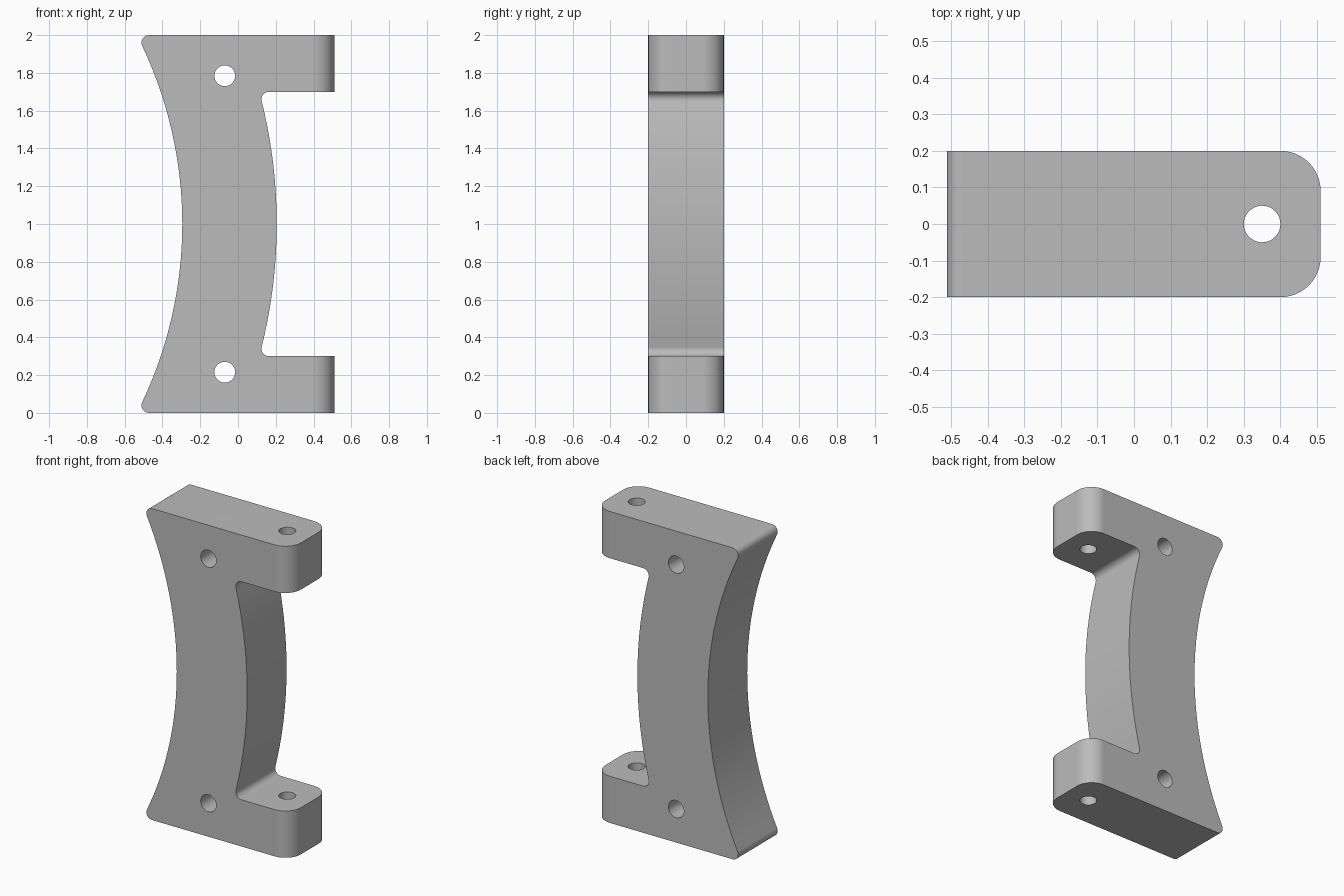
import bpy, bmesh
from math import atan2, cos, sin, sqrt, pi, radians
from mathutils import Matrix

if "Cube" in bpy.data.objects:
    bpy.data.objects.remove(bpy.data.objects["Cube"])

WIDTH, TIP_X, LUG = 0.4, 0.51, 0.3       # bracket width, tip of lugs, lug height
ARC_X, R_OUT, R_IN = -2.495, 2.2, 2.7    # concentric curved sides, centred at z = 1
FILLET, TIP_ROUND = 0.04, 0.11

grey = bpy.data.materials.new("bracket grey")
grey.use_nodes = True
grey.diffuse_color = (0.5, 0.5, 0.5, 1)
grey.node_tree.nodes["Principled BSDF"].inputs["Base Color"].default_value = (0.5, 0.5, 0.5, 1)


def arc(cx, cz, r, a0, a1, n):
    return [(cx + r * cos(a0 + (a1 - a0) * i / n), cz + r * sin(a0 + (a1 - a0) * i / n))
            for i in range(n + 1)]


def fillet_centre(r, z):
    """Centre of a fillet touching the outside of a side arc; also its angle."""
    x = ARC_X + sqrt((r + FILLET) ** 2 - (z - 1) ** 2)
    return x, atan2(z - 1, x - ARC_X)


# Lower half of the side profile, from the curved back round to the inner side
ox, oa = fillet_centre(R_OUT, FILLET)
ix, ia = fillet_centre(R_IN, LUG + FILLET)
half = arc(ARC_X, 1, R_OUT, 0, oa, 16)
half += arc(ox, FILLET, FILLET, oa + pi, 1.5 * pi, 8)[1:]
half += [(TIP_X, 0), (TIP_X, LUG)]
half += arc(ix, LUG + FILLET, FILLET, 1.5 * pi, ia + pi, 8)
half += arc(ARC_X, 1, R_IN, ia, 0, 14)[1:]
profile = half + [(x, 2 - z) for x, z in reversed(half[1:-1])]

# Extrude across the width and round the lug tips
bm = bmesh.new()
face = bm.faces.new([bm.verts.new((x, -WIDTH / 2, z)) for x, z in profile])
ext = bmesh.ops.extrude_face_region(bm, geom=[face], use_keep_orig=True)
bmesh.ops.translate(bm, vec=(0, WIDTH, 0),
                    verts=[g for g in ext["geom"] if isinstance(g, bmesh.types.BMVert)])
bmesh.ops.recalc_face_normals(bm, faces=bm.faces)
tips = [e for e in bm.edges
        if all(abs(v.co.x - TIP_X) < 1e-4 for v in e.verts)
        and abs(e.verts[0].co.z - e.verts[1].co.z) > 0.1]
bmesh.ops.bevel(bm, geom=tips, offset=TIP_ROUND, offset_type='OFFSET',
                segments=12, profile=0.5, affect='EDGES')
bmesh.ops.recalc_face_normals(bm, faces=bm.faces)
mesh = bpy.data.meshes.new("bracket")
bm.to_mesh(mesh)
bm.free()
mesh.materials.append(grey)
bracket = bpy.data.objects.new("bracket", mesh)
bpy.context.collection.objects.link(bracket)
bpy.context.view_layer.objects.active = bracket


def drill(radius, length, matrix):
    """Cut a round hole through the bracket."""
    cutter_mesh = bpy.data.meshes.new("hole_cutter")
    cb = bmesh.new()
    bmesh.ops.create_cone(cb, cap_ends=True, segments=40, radius1=radius,
                          radius2=radius, depth=length, matrix=matrix)
    cb.to_mesh(cutter_mesh)
    cb.free()
    cutter_mesh.materials.append(grey)
    cutter = bpy.data.objects.new("hole_cutter", cutter_mesh)
    cutter.hide_render = True
    bpy.context.collection.objects.link(cutter)
    mod = bracket.modifiers.new("hole", 'BOOLEAN')
    mod.operation, mod.solver, mod.object = 'DIFFERENCE', 'EXACT', cutter
    bpy.ops.object.modifier_apply(modifier=mod.name)
    bpy.data.objects.remove(cutter)


# Cross holes through the body, and one vertical hole through both lugs
for z in (0.215, 1.785):
    drill(0.055, 1, Matrix.Translation((-0.07, 0, z)) @ Matrix.Rotation(pi / 2, 4, 'X'))
drill(0.05, 3, Matrix.Translation((0.35, 0, 1)))

# Smooth curves, crisp edges
bpy.ops.object.select_all(action='DESELECT')
bracket.select_set(True)
bpy.ops.object.shade_smooth_by_angle(angle=radians(30))
normals = bracket.modifiers.new("flat face normals", 'WEIGHTED_NORMAL')
normals.keep_sharp = True
